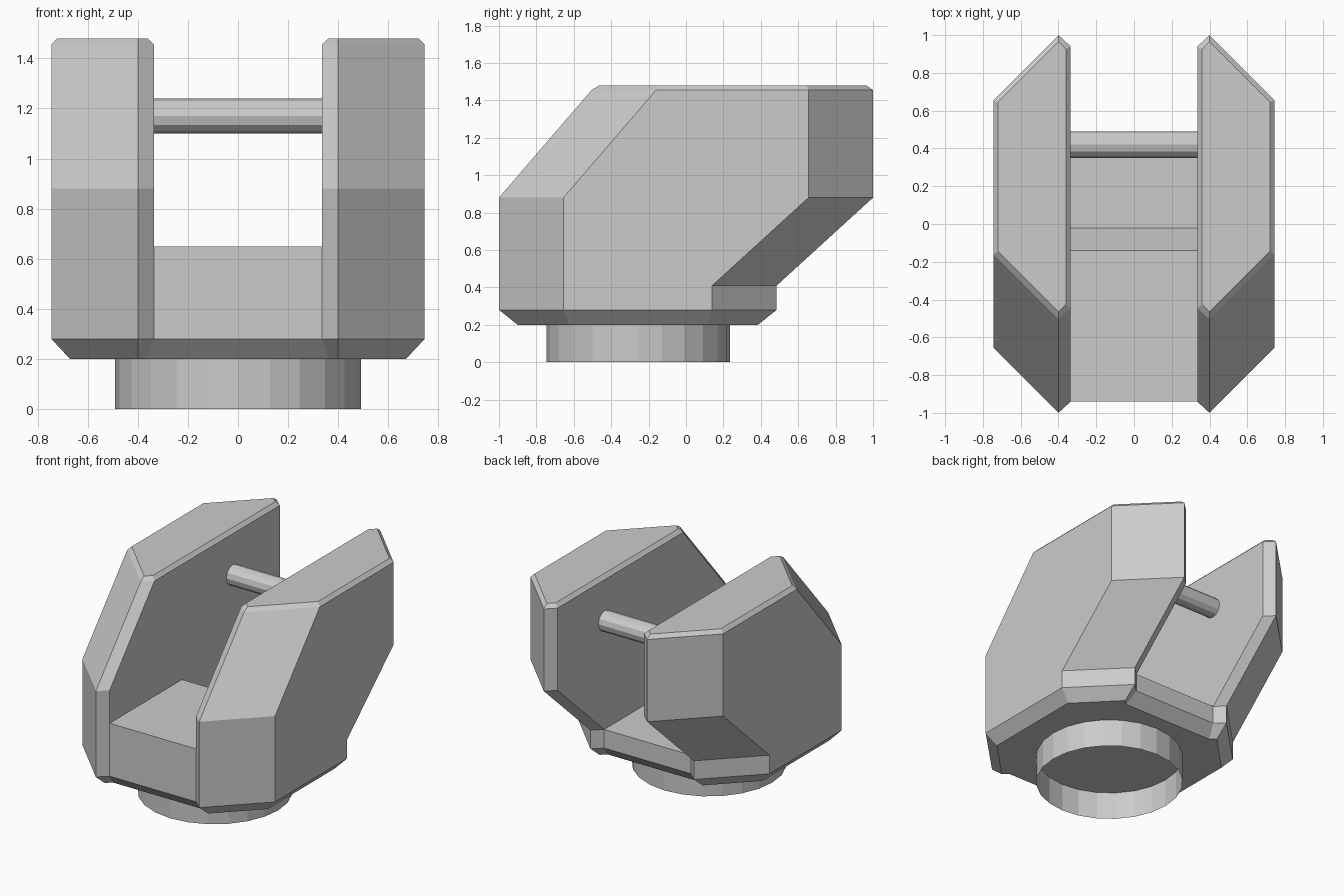
import bpy, bmesh
from math import pi
from mathutils import Matrix

if "Cube" in bpy.data.objects:
    bpy.data.objects.remove(bpy.data.objects["Cube"])

X_IN, X_TIP, X_OUT = 0.335, 0.40, 0.745
# half cross-section stations: x and how far the ends retreat from the tip
STATIONS = [(X_IN, 0.06), (X_TIP, 0.0), (X_OUT, 0.345)]
FRONT = [(-1, 0.28), (-1, 0.88), (-0.505, 1.455)]
BACK = [(1, 1.455), (1, 0.88), (0.485, 0.41), (0.485, 0.28)]


def finish(bm, name):
    bmesh.ops.remove_doubles(bm, verts=bm.verts, dist=0.0005)
    bmesh.ops.recalc_face_normals(bm, faces=bm.faces)
    mesh = bpy.data.meshes.new(name)
    bm.to_mesh(mesh)
    bm.free()
    obj = bpy.data.objects.new(name, mesh)
    bpy.context.collection.objects.link(obj)
    return obj


def face(bm, pts):
    bm.faces.new([bm.verts.new(p) for p in pts])


def strip(bm, a, b, closed=False):
    n = len(a)
    for i in range(n if closed else n - 1):
        j = (i + 1) % n
        face(bm, [a[i], a[j], b[j], b[i]])


def outline(front, back, shift):
    return [(y + shift, z) for y, z in front] + [(y - shift, z) for y, z in back]


def side_plate(bm, s):
    # bevelled front and back ends
    for (xa, sa), (xb, sb) in zip(STATIONS, STATIONS[1:]):
        for pts, d in ((FRONT, 1), (BACK, -1)):
            strip(bm, [(s * xa, y + d * sa, z) for y, z in pts],
                  [(s * xb, y + d * sb, z) for y, z in pts])
    # outer wall
    face(bm, [(s * X_OUT, y, z) for y, z in outline(FRONT, BACK, 0.345)])
    # inner wall above the cradle
    inner = [(-0.94, 0.65), (-0.94, 0.88), (-0.445, 1.455), (0.94, 1.455),
             (0.94, 0.88), (0.425, 0.41), (-0.02, 0.41), (-0.14, 0.65)]
    face(bm, [(s * X_IN, y, z) for y, z in inner])
    # chamfered top
    low = [(s * x, -0.505 + d, 1.455) for x, d in STATIONS]
    low += [(s * x, 1 - d, 1.455) for x, d in reversed(STATIONS)]
    inset = [(0.36, 0.04), (X_TIP, 0.0), (0.72, 0.32)]
    top = [(s * x, -0.465 + d, 1.48) for x, d in inset]
    top += [(s * x, 0.965 - d, 1.48) for x, d in reversed(inset)]
    strip(bm, low, top, True)
    face(bm, top)


def base_ring(half, z):
    return [(x, y, z) for x, y in half] + [(-x, y, z) for x, y in reversed(half)]


# housing: two side plates, stepped cradle between them, chamfered underside
bm = bmesh.new()
for s in (1, -1):
    side_plate(bm, s)
cradle = [(-0.94, 0.28), (-0.94, 0.65), (-0.14, 0.65),
          (-0.02, 0.41), (0.425, 0.41), (0.425, 0.28)]
strip(bm, [(-X_IN, y, z) for y, z in cradle], [(X_IN, y, z) for y, z in cradle])
upper = base_ring([(X_IN, -0.94), (X_TIP, -1), (X_OUT, -0.655),
                   (X_OUT, 0.14), (X_TIP, 0.485), (X_IN, 0.425)], 0.28)
lower = base_ring([(0.362, -0.865), (X_TIP, -0.9), (0.67, -0.626),
                   (0.67, 0.111), (X_TIP, 0.385), (0.362, 0.35)], 0.2)
strip(bm, upper, lower, True)
face(bm, lower)
finish(bm, "housing")

# open collar underneath
bm = bmesh.new()
bmesh.ops.create_cone(bm, cap_ends=False, segments=24, radius1=0.49, radius2=0.49,
                      depth=0.2, matrix=Matrix.Translation((0, -0.255, 0.1)))
finish(bm, "collar")

# cross pin between the plates
bm = bmesh.new()
bmesh.ops.create_cone(bm, cap_ends=False, segments=12, radius1=0.07, radius2=0.07,
                      depth=2 * X_IN,
                      matrix=Matrix.Translation((0, 0.42, 1.17)) @ Matrix.Rotation(pi / 2, 4, 'Y'))
finish(bm, "cross_pin")
